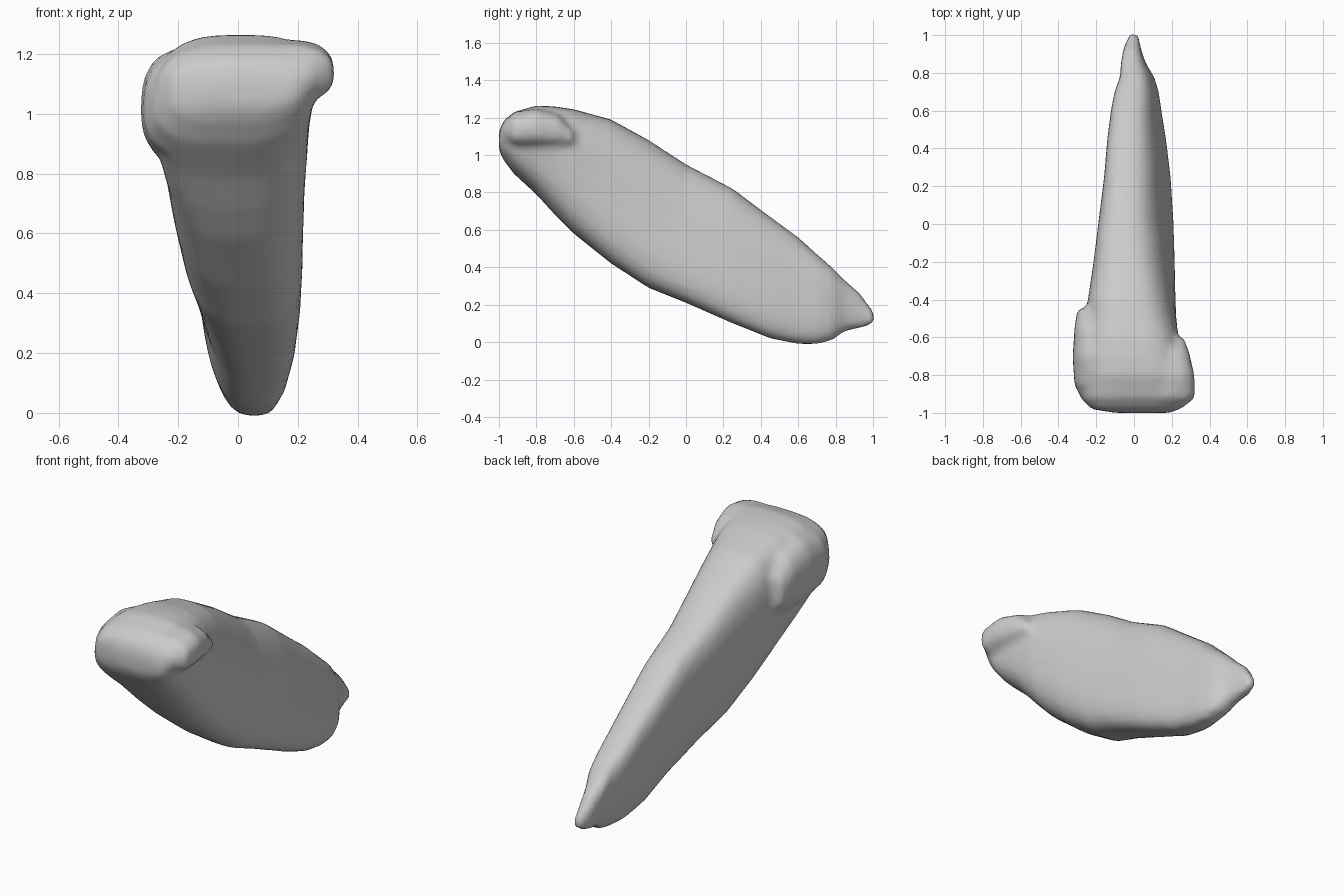
import bpy, bmesh, math

N = 40  # points around each cross-section


def loft(bm, rows, power):
    """Skin rounded slanted sections: y, z low, z high, left/right at bottom, left/right at top."""
    rings = []
    for y, z0, z1, l0, r0, l1, r1 in rows:
        ring = []
        for i in range(N):
            a = 2 * math.pi * i / N
            c, s = math.cos(a), math.sin(a)
            u = math.copysign(abs(c) ** (2 / power), c)
            v = math.copysign(abs(s) ** (2 / power), s)
            t = (v + 1) / 2
            left, right = l0 + (l1 - l0) * t, r0 + (r1 - r0) * t
            x = (left + right) / 2 + u * (right - left) / 2
            ring.append(bm.verts.new((x, y, z0 + (z1 - z0) * t)))
        rings.append(ring)
    for a, b in zip(rings, rings[1:]):
        for i in range(N):
            j = (i + 1) % N
            bm.faces.new((a[i], a[j], b[j], b[i]))
    bm.faces.new(rings[0][::-1])
    bm.faces.new(rings[-1])


bm = bmesh.new()

# long leaning wedge, from the broad raised front to the thin low tip
loft(bm, [
    (-1.00, 1.03, 1.12, -.10, .18, -.10, .20),
    (-.98, .98, 1.18, -.23, .20, -.22, .27),
    (-.92, .90, 1.23, -.30, .22, -.26, .30),
    (-.80, .79, 1.265, -.29, .21, -.27, .29),
    (-.70, .68, 1.26, -.26, .21, -.28, .27),
    (-.60, .58, 1.245, -.23, .22, -.28, .25),
    (-.40, .42, 1.19, -.20, .24, -.27, .19),
    (-.20, .29, 1.08, -.17, .25, -.24, .15),
    (.00, .21, .95, -.13, .25, -.22, .12),
    (.25, .10, .82, -.09, .23, -.19, .11),
    (.45, .02, .67, -.08, .20, -.17, .10),
    (.60, -.01, .56, -.06, .17, -.15, .09),
    (.70, -.01, .47, -.04, .15, -.13, .09),
    (.78, .01, .40, -.04, .12, -.09, .08),
    (.85, .06, .33, -.05, .07, -.08, .05),
    (.93, .075, .26, -.05, .04, -.06, .03),
    (1.01, .10, .15, -.02, .02, -.02, .02),
], 3.0)

# overhanging lip on the right of the head
loft(bm, [
    (-.98, 1.08, 1.17, .00, .25, .00, .25),
    (-.92, 1.04, 1.23, .00, .325, .00, .32),
    (-.80, 1.04, 1.25, .00, .32, .00, .32),
    (-.68, 1.04, 1.22, .00, .295, .00, .29),
    (-.60, 1.05, 1.14, .00, .27, .00, .26),
], 2.6)

# lower bulge on the left of the head
loft(bm, [
    (-.93, .94, 1.16, -.29, .00, -.26, .00),
    (-.85, .86, 1.20, -.32, .00, -.31, .00),
    (-.70, .84, 1.22, -.33, .00, -.32, .00),
    (-.55, .82, 1.18, -.31, .00, -.32, .00),
    (-.45, .86, 1.10, -.30, .00, -.30, .00),
], 2.6)

bmesh.ops.recalc_face_normals(bm, faces=bm.faces)
mesh = bpy.data.meshes.new("wedge_body")
bm.to_mesh(mesh)
bm.free()
body = bpy.data.objects.new("wedge_body", mesh)
bpy.context.collection.objects.link(body)

# fuse the lumps into one skin and soften it
remesh = body.modifiers.new("fuse", 'REMESH')
remesh.mode = 'VOXEL'
remesh.voxel_size = 0.022
remesh.use_smooth_shade = True
soften = body.modifiers.new("soften", 'SMOOTH')
soften.factor = 0.5
soften.iterations = 2
